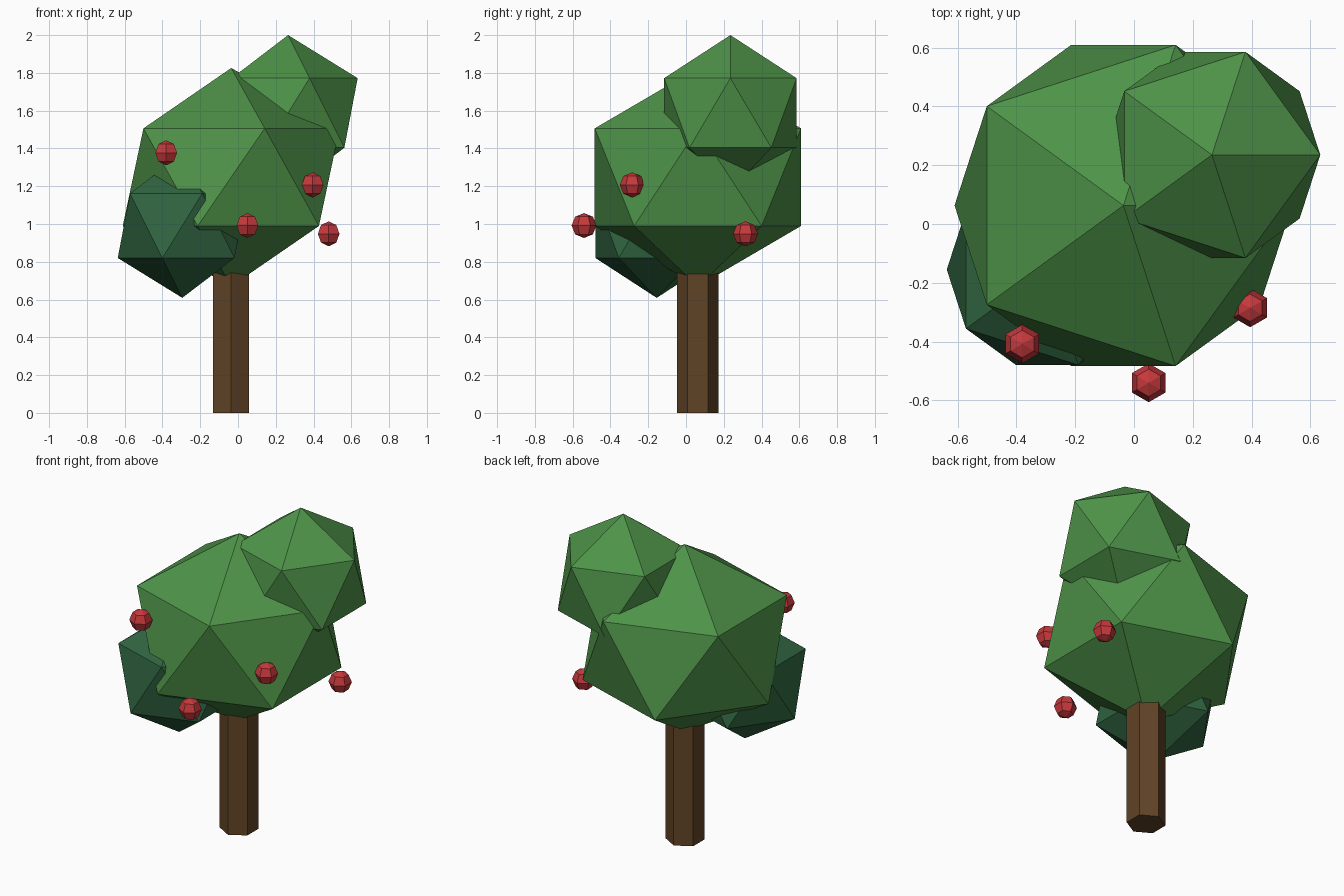
import bpy

if "Cube" in bpy.data.objects:
    bpy.data.objects.remove(bpy.data.objects["Cube"])


def material(name, rgb):
    m = bpy.data.materials.new(name)
    m.diffuse_color = (*rgb, 1.0)
    m.use_nodes = True
    m.node_tree.nodes["Principled BSDF"].inputs["Base Color"].default_value = m.diffuse_color
    return m


leaf_green = material("leaf green", (0.076, 0.290, 0.065))
dark_green = material("dark leaf green", (0.030, 0.130, 0.052))
bark_brown = material("bark brown", (0.118, 0.056, 0.019))
fruit_red = material("fruit red", (0.570, 0.040, 0.044))


def finish(name, mat):
    ob = bpy.context.object
    ob.name = name
    ob.data.materials.append(mat)
    return ob


def leaf_clump(name, mat, loc, radius, squash=1.0):
    bpy.ops.mesh.primitive_ico_sphere_add(subdivisions=1, radius=radius, location=loc)
    finish(name, mat).scale.z = squash


# Six-sided trunk, its top buried in the crown
TRUNK_H = 0.78
bpy.ops.mesh.primitive_cylinder_add(vertices=6, radius=0.11, depth=TRUNK_H,
                                    location=(-0.036, 0.062, TRUNK_H / 2))
finish("trunk", bark_brown)

# Three overlapping clumps of leaves
leaf_clump("main_crown", leaf_green, (-0.036, 0.063, 1.248), 0.642, 0.9)
leaf_clump("upper_crown", leaf_green, (0.265, 0.235, 1.588), 0.412)
leaf_clump("lower_crown", dark_green, (-0.295, -0.155, 0.991), 0.382)

# Round fruits
fruits = [(-0.38, -0.408, 1.377), (0.395, -0.285, 1.207),
          (0.05, -0.54, 0.992), (0.48, 0.315, 0.948)]
for i, loc in enumerate(fruits):
    bpy.ops.mesh.primitive_uv_sphere_add(segments=6, ring_count=4, radius=0.066, location=loc)
    finish(f"fruit_{i + 1}", fruit_red)
